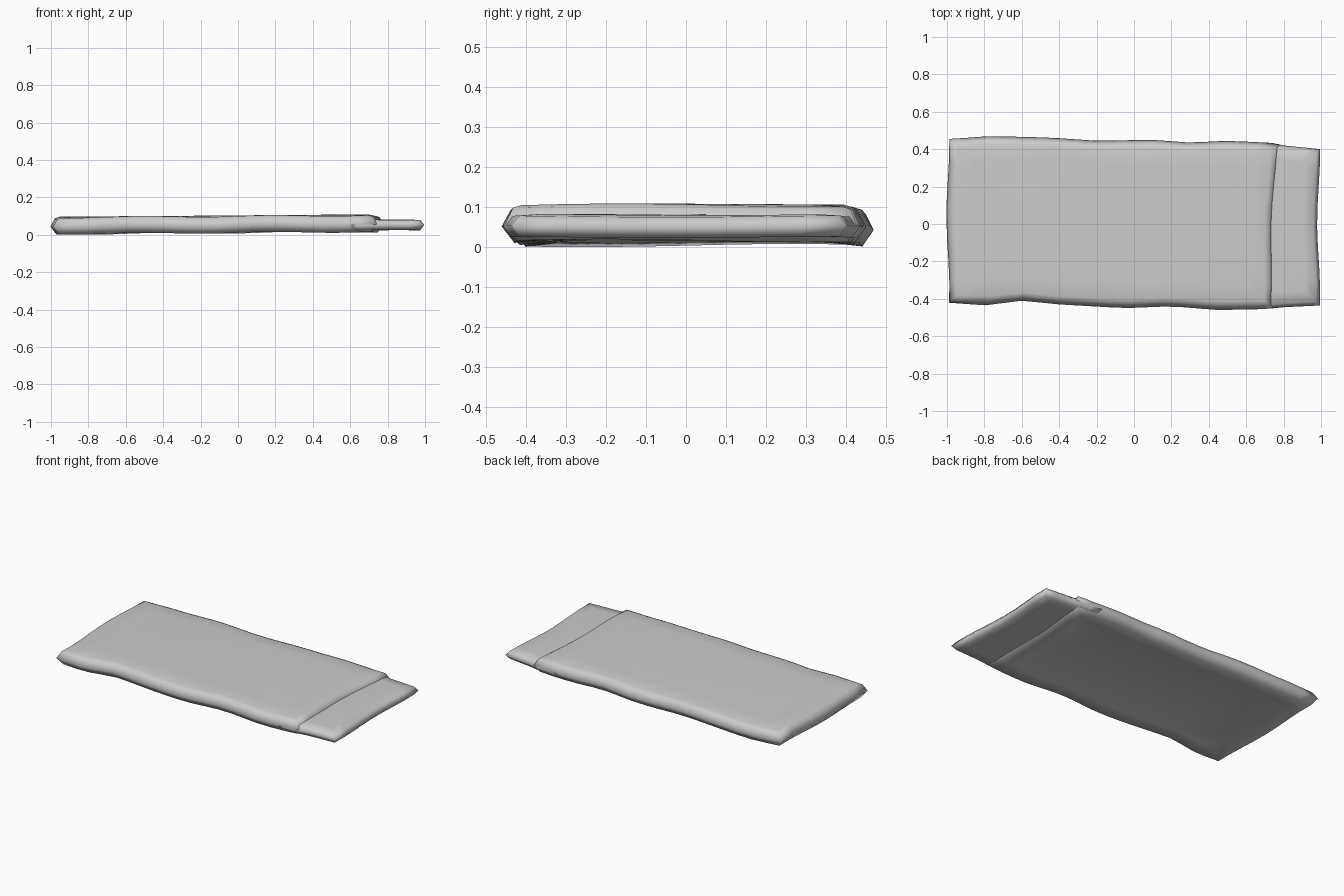
import bpy, bmesh, math

if "Cube" in bpy.data.objects:
    bpy.data.objects.remove(bpy.data.objects["Cube"])


def lerp(pts, t):
    # piecewise linear lookup in a list of (position, value)
    if t <= pts[0][0]:
        return pts[0][1]
    for (a, va), (b, vb) in zip(pts, pts[1:]):
        if t <= b:
            return va + (vb - va) * (t - a) / (b - a)
    return pts[-1][1]


# wavy long edges of the cloth, as (x, y)
BACK = [(-0.97, .455), (-.77, .47), (-.45, .462), (-.2, .445), (.1, .45),
        (.3, .435), (.5, .445), (.75, .433), (.8, .42), (1, .40)]
FRONT = [(-1, -.42), (-.8, -.435), (-.6, -.41), (-.4, -.43), (-.05, -.45),
         (.2, -.44), (.45, -.46), (.7, -.455), (.8, -.445), (1, -.435)]


def slab(name, x0, x1, rings, nx, ny, skew=0.0, wobble=0.0, tilt=0.0):
    """Padded cloth slab: stacked perimeter rings, each (inset, height)."""
    bm = bmesh.new()
    per = ([(i / nx, 0) for i in range(nx)] + [(1, j / ny) for j in range(ny)]
           + [(1 - i / nx, 1) for i in range(nx)] + [(0, 1 - j / ny) for j in range(ny)])
    loops = []
    for inset, z in rings:
        loop = []
        for u, v in per:
            end = 0.008 * math.sin(7 * v + 1)
            a, b = x0 + inset + end, x1 - inset + end + skew * v
            x = a + (b - a) * u
            lo, hi = lerp(FRONT, x) + inset, lerp(BACK, x) - inset
            ripple = wobble * math.sin(9 * x + 5 * v) * (1 if inset < .1 else .3)
            loop.append(bm.verts.new((x, lo + (hi - lo) * v, z + tilt * x + ripple)))
        loops.append(loop)
    n = len(per)
    for a, b in zip(loops, loops[1:]):
        for i in range(n):
            j = (i + 1) % n
            bm.faces.new((a[i], a[j], b[j], b[i]))
    bm.faces.new(loops[0][::-1])
    bm.faces.new(loops[-1])
    bmesh.ops.recalc_face_normals(bm, faces=bm.faces)
    me = bpy.data.meshes.new(name)
    bm.to_mesh(me)
    bm.free()
    ob = bpy.data.objects.new(name, me)
    bpy.context.collection.objects.link(ob)
    for p in me.polygons:
        p.use_smooth = True
    return ob


# main padded blanket, with a shallow hollow underneath
slab("blanket", -0.995, 0.735,
     [(.14, .024), (.12, .019), (.03, .012), (0, .053), (.022, .094), (.045, .101), (.13, .104)],
     18, 8, skew=0.035, wobble=0.004, tilt=0.007)

# thinner turned-down strip at the head end
slab("folded_end", 0.60, 0.987,
     [(.09, .028), (.02, .026), (0, .053), (.02, .078), (.08, .082)],
     6, 8, wobble=0.002)

# settle the model on the ground
objs = list(bpy.context.collection.objects)
low = min(v.co.z for o in objs for v in o.data.vertices)
for o in objs:
    for v in o.data.vertices:
        v.co.z -= low
